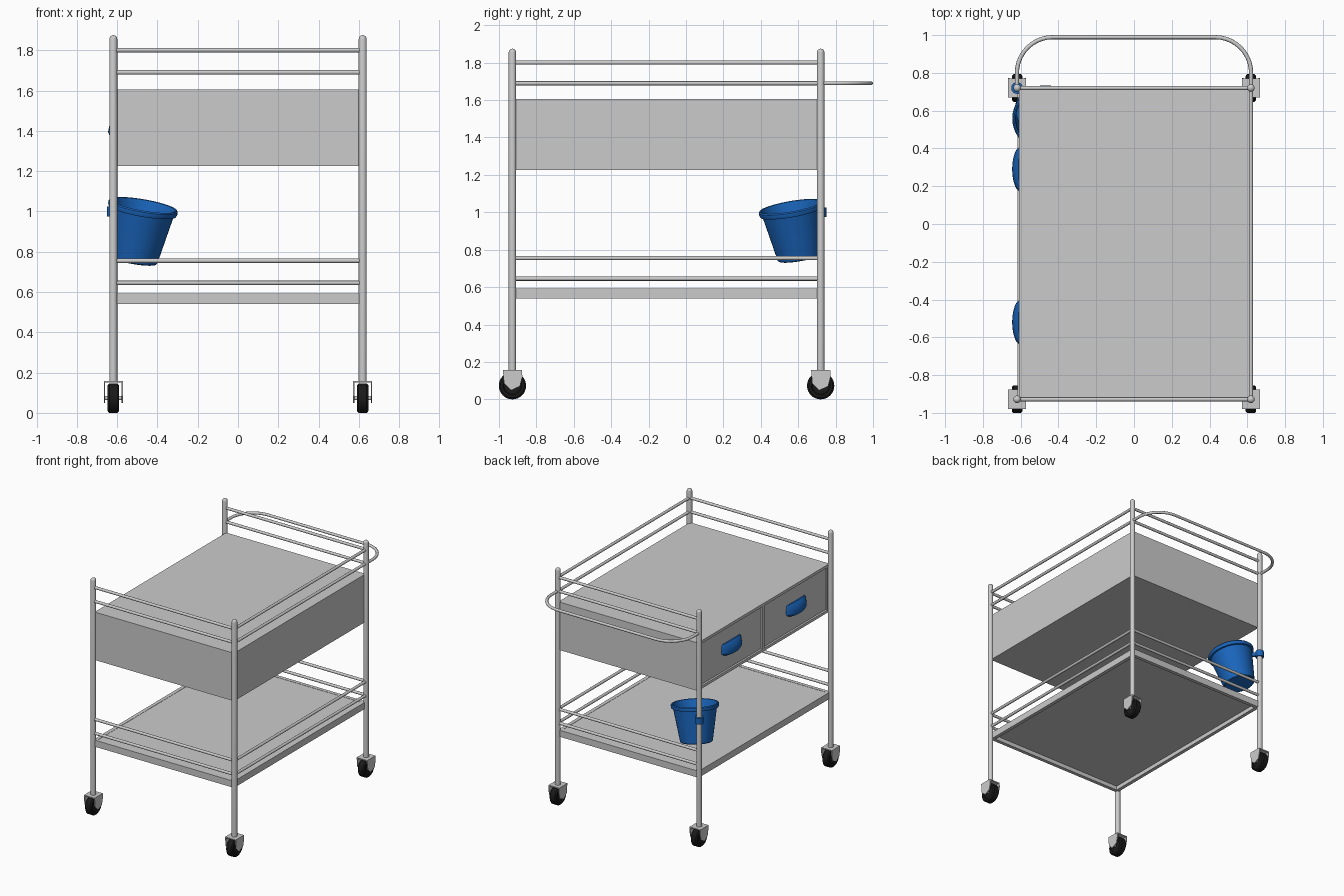
import bpy, bmesh, math
from mathutils import Vector, Matrix

if "Cube" in bpy.data.objects:
    bpy.data.objects.remove(bpy.data.objects["Cube"])

PX, YF, YB = 0.619, -0.928, 0.72      # post positions


def material(name, col):
    m = bpy.data.materials.new(name)
    m.diffuse_color = (*col, 1)
    m.use_nodes = True
    m.node_tree.nodes["Principled BSDF"].inputs["Base Color"].default_value = m.diffuse_color
    return m


BLUE = material("blue_plastic", (0.01, 0.13, 0.5))
BLACK = material("black_rubber", (0.01, 0.01, 0.01))


def finish(name, bm, mat=None, smooth=True):
    bmesh.ops.recalc_face_normals(bm, faces=bm.faces)
    me = bpy.data.meshes.new(name)
    bm.to_mesh(me)
    bm.free()
    ob = bpy.data.objects.new(name, me)
    bpy.context.collection.objects.link(ob)
    if mat:
        me.materials.append(mat)
    if smooth:
        bpy.ops.object.select_all(action='DESELECT')
        ob.select_set(True)
        bpy.context.view_layer.objects.active = ob
        bpy.ops.object.shade_smooth_by_angle(angle=math.radians(35))
    return ob


def box(name, lo, hi, mat=None):
    lo, hi = Vector(lo), Vector(hi)
    bm = bmesh.new()
    bmesh.ops.create_cube(bm, size=1, matrix=Matrix.Translation((lo + hi) / 2) @ Matrix.Diagonal((*(hi - lo), 1)))
    return finish(name, bm, mat, False)


def lathe(name, profile, matrix, mat=None, seg=32):
    """Spin (radius, height) points about the local z axis."""
    bm = bmesh.new()
    vs = [bm.verts.new((r, 0, z)) for r, z in profile]
    es = [bm.edges.new(p) for p in zip(vs, vs[1:])]
    bmesh.ops.spin(bm, geom=vs + es, cent=(0, 0, 0), axis=(0, 0, 1), angle=math.tau, steps=seg)
    bmesh.ops.remove_doubles(bm, verts=bm.verts, dist=1e-5)
    bmesh.ops.transform(bm, matrix=matrix, verts=bm.verts)
    return finish(name, bm, mat)


def rod(name, a, b, r, mat=None):
    a, b = Vector(a), Vector(b)
    d = b - a
    m = Matrix.Translation(a) @ d.to_track_quat('Z', 'Y').to_matrix().to_4x4()
    return lathe(name, [(0, 0), (r, 0), (r, d.length), (0, d.length)], m, mat, 16)


def prism(name, pts, x0, x1):
    """Extrude a (y, z) outline along x."""
    bm = bmesh.new()
    f = bm.faces.new([bm.verts.new((x0, y, z)) for y, z in pts])
    ext = bmesh.ops.extrude_face_region(bm, geom=[f])
    bmesh.ops.translate(bm, vec=(x1 - x0, 0, 0), verts=[v for v in ext['geom'] if isinstance(v, bmesh.types.BMVert)])
    return finish(name, bm, None, False)


# posts with domed tops, and castors
for x, sx in ((-PX, "left"), (PX, "right")):
    for y, sy in ((YF, "front"), (YB, "back")):
        tag = f"{sy}_{sx}"
        r = 0.02
        dome = [(r * math.cos(t), 1.855 + r * math.sin(t)) for t in (0, 0.4, 0.8, 1.2)]
        lathe("post_" + tag, [(0, 0.15), (r, 0.15)] + dome + [(0, 1.875)], Matrix.Translation((x, y, 0)), None, 20)
        wheel = Matrix.Translation((x, y, 0.073)) @ Matrix.Rotation(math.pi / 2, 4, 'Y')
        lathe("wheel_" + tag, [(0, -.022), (.045, -.022), (.05, -.028), (.064, -.028), (.073, -.02),
                               (.073, .02), (.064, .028), (.05, .028), (.045, .022), (0, .022)], wheel, BLACK)
        rod("axle_" + tag, (x - .046, y, .073), (x + .046, y, .073), .01)
        outline = [(y - .051, .158), (y + .051, .158), (y + .053, .12), (y + .04, .07),
                   (y - .008, .048), (y - .045, .085)]
        for k in (-1, 1):
            prism("fork_plate_" + tag, outline, x + k * .040, x + k * .047)
        box("fork_top_" + tag, (x - .047, y - .051, .15), (x + .047, y + .051, .158))

# guard rails on front, right and back, left side open
for z in (0.645, 0.755, 1.69, 1.80):
    rod("front_rail", (-PX, YF, z), (PX, YF, z), .011)
    rod("right_rail", (PX, YF, z), (PX, YB, z), .011)
    rod("back_rail", (-PX, YB, z), (PX, YB, z), .011)

# push handle
cu = bpy.data.curves.new("push_handle", 'CURVE')
cu.dimensions = '3D'
cu.bevel_depth, cu.bevel_resolution = .011, 3
R, yc = 0.19, 0.799
right = [(.43 + R * math.cos(i * math.pi / 20), yc + R * math.sin(i * math.pi / 20)) for i in range(11)]
path = [(.62, YB)] + right + [(-x, y) for x, y in reversed(right)] + [(-.62, YB)]
sp = cu.splines.new('POLY')
sp.points.add(len(path) - 1)
for p, (x, y) in zip(sp.points, path):
    p.co = (x, y, 1.69, 1)
sp.use_smooth = True
bpy.context.collection.objects.link(bpy.data.objects.new("push_handle", cu))

# drawer cabinet: body, left face frame, two drawers
Z0, Z1 = 1.225, 1.605
box("cabinet", (-.585, YF, Z0), (.615, YB, Z1))
box("frame_bottom", (-.608, YF, Z0), (-.585, YB, Z0 + .022))
box("frame_top", (-.608, YF, Z1 - .022), (-.585, YB, Z1))
for y0, y1 in ((YF, -.90), (-.118, -.09), (.69, YB)):
    box("frame_upright", (-.608, y0, Z0 + .022), (-.585, y1, Z1 - .022))
for y0, y1, yc in ((-.895, -.123, -.52), (-.085, .685, .29)):
    box("drawer_front", (-.599, y0, Z0 + .027), (-.58, y1, Z1 - .027))
    # cup pull, lofted from half ellipses
    bm = bmesh.new()
    rings = []
    for z, rx, ry in ((1.468, .014, .112), (1.455, .028, .119), (1.425, .041, .121),
                      (1.395, .047, .12), (1.378, .04, .1)):
        rings.append([bm.verts.new((-.598 - rx * math.sin(i * math.pi / 16),
                                    yc + ry * math.cos(i * math.pi / 16), z)) for i in range(17)])
    for a, b in zip(rings, rings[1:]):
        for i in range(16):
            bm.faces.new((a[i], a[i + 1], b[i + 1], b[i]))
    bm.faces.new(rings[0])
    bm.faces.new(rings[-1])
    finish("drawer_pull", bm, BLUE)

# lower shelf with rim
box("shelf_panel", (-.612, YF, .572), (.612, YB, .59))
for s in (-1, 1):
    x = s * .603
    box("shelf_rim_side", (x - .014, YF - .004, .54), (x + .014, YB + .004, .592))
for y in (YF + .01, YB - .01):
    box("shelf_rim_end", (-.589, y - .014, .54), (.589, y + .014, .592))

# tilted bucket clamped to the back left post
axis = Vector((.168, -.168, .971))
m = Matrix.Translation((-.517, .607, .757)) @ axis.to_track_quat('Z', 'Y').to_matrix().to_4x4()
lathe("bucket", [(0, 0), (.113, 0), (.118, .005), (.158, .25), (.170, .252), (.174, .262), (.174, .276),
                 (.168, .283), (.160, .281), (.154, .262), (.112, .012), (0, .012)], m, BLUE, 40)
lathe("bucket_clamp", [(.019, .975), (.031, .975), (.031, 1.025), (.019, 1.025), (.019, .975)],
      Matrix.Translation((-PX, YB, 0)), BLUE, 24)
rod("bucket_arm", (-.605, .706, 1.0), (-.57, .671, 1.0), .016, BLUE)
